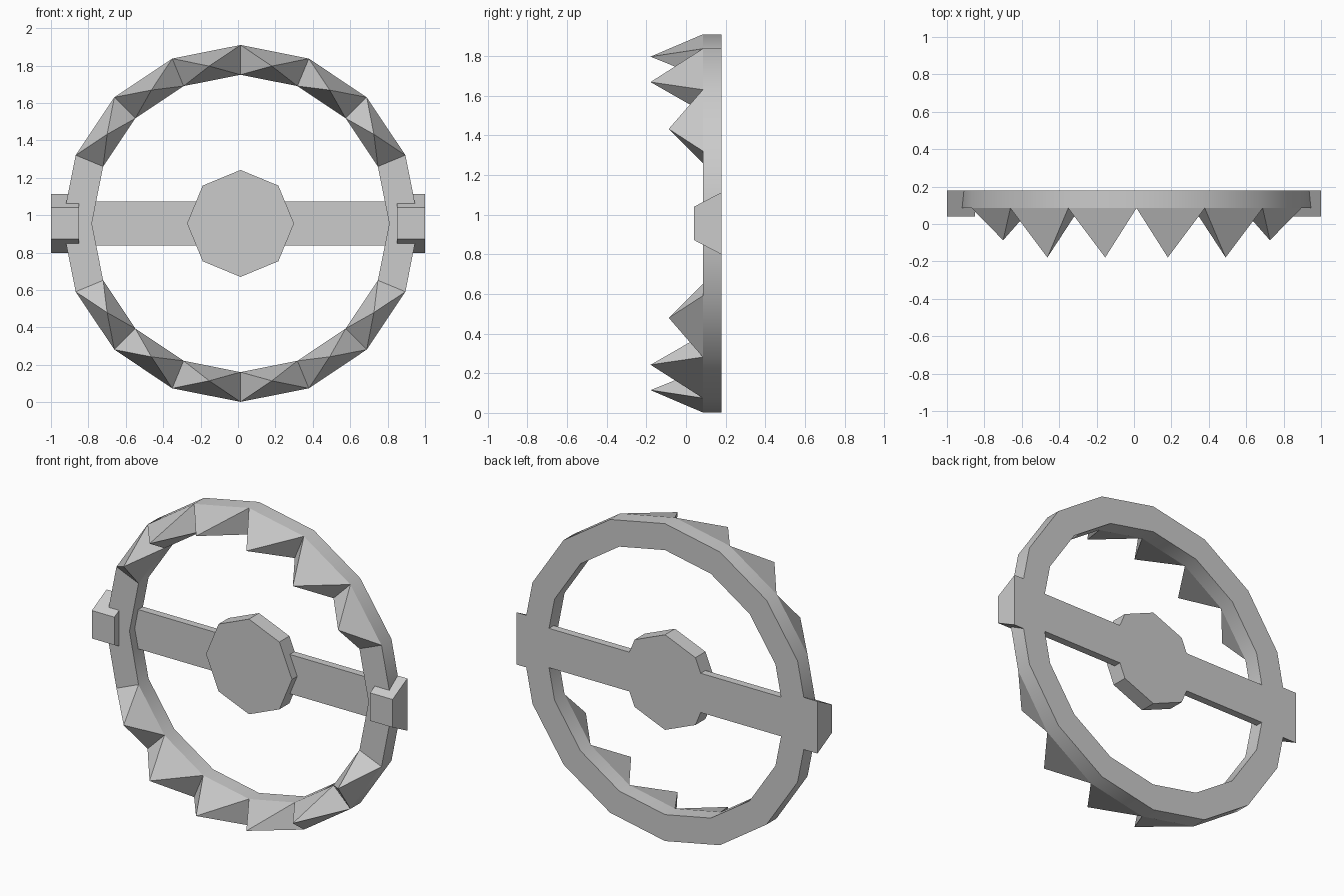
import bpy, math

cube = bpy.data.objects.get("Cube")
if cube:
    bpy.data.objects.remove(cube, do_unlink=True)

# Shared dimensions
CX, CZ = 0.0135, 0.956          # ring centre
R_OUT, R_IN = 0.954, 0.795
FRONT, BACK = 0.085, 0.18       # ring depth range
SIDES = 16

mat = bpy.data.materials.new("grey_metal")
mat.use_nodes = True
COLOUR = (0.6, 0.6, 0.6, 1.0)
mat.diffuse_color = COLOUR
mat.node_tree.nodes["Principled BSDF"].inputs["Base Color"].default_value = COLOUR


def add_mesh(name, verts, faces, smooth=False):
    mesh = bpy.data.meshes.new(name)
    mesh.from_pydata(verts, [], faces)
    mesh.materials.append(mat)
    obj = bpy.data.objects.new(name, mesh)
    bpy.context.collection.objects.link(obj)
    bpy.ops.object.select_all(action='DESELECT')
    obj.select_set(True)
    bpy.context.view_layer.objects.active = obj
    # Consistent outward normals
    bpy.ops.object.mode_set(mode='EDIT')
    bpy.ops.mesh.select_all(action='SELECT')
    bpy.ops.mesh.normals_make_consistent(inside=False)
    bpy.ops.object.mode_set(mode='OBJECT')
    if smooth:
        bpy.ops.object.shade_smooth_by_angle(angle=math.radians(30))
    return obj


def polar(r, step, y, sides=SIDES):
    a = 2 * math.pi * step / sides
    return (CX + r * math.cos(a), y, CZ + r * math.sin(a))


def prism(name, loop_a, loop_b):
    """Solid between two matching loops of points."""
    n = len(loop_a)
    faces = [tuple(range(n)), tuple(range(n, 2 * n))]
    faces += [(i, (i + 1) % n, n + (i + 1) % n, n + i) for i in range(n)]
    return add_mesh(name, loop_a + loop_b, faces)


# Ring: rectangular section swept round sixteen sides
section = [(R_OUT, FRONT), (R_OUT, BACK), (R_IN, BACK), (R_IN, FRONT)]
verts = [polar(r, i, y) for i in range(SIDES) for r, y in section]
faces = []
for i in range(SIDES):
    j = (i + 1) % SIDES
    for k in range(4):
        m = (k + 1) % 4
        faces.append((4 * i + k, 4 * i + m, 4 * j + m, 4 * j + k))
add_mesh("ring", verts, faces, smooth=True)

# Spikes: one pyramid per ring segment, six above and six below
mid_r = (R_OUT + R_IN) / 2 * math.cos(math.pi / SIDES)
for half, start in (("upper", 1), ("lower", 9)):
    for n in range(6):
        s = start + n
        tip_y = -0.087 if n in (0, 5) else -0.179
        base = [polar(R_OUT, s, FRONT), polar(R_OUT, s + 1, FRONT),
                polar(R_IN, s + 1, FRONT), polar(R_IN, s, FRONT)]
        add_mesh(f"{half}_spike_{n + 1}", base + [polar(mid_r, s + 0.5, tip_y)],
                 [(0, 1, 2, 3), (0, 1, 4), (1, 2, 4), (2, 3, 4), (3, 0, 4)])

# Crossbar, thinner than the ring and flush at the back
bar = [(0.135, CZ - 0.118), (BACK, CZ - 0.118), (BACK, CZ + 0.118), (0.135, CZ + 0.118)]
prism("crossbar", [(-0.85, y, z) for y, z in bar], [(0.87, y, z) for y, z in bar])

# Octagonal hub
prism("hub", [polar(0.286, i, FRONT, 8) for i in range(8)],
      [polar(0.286, i, BACK, 8) for i in range(8)])

# Side blocks with a tapered profile
block = [(0.04, CZ - 0.084), (BACK, CZ - 0.157), (BACK, CZ + 0.157), (0.04, CZ + 0.084)]
for side, sx in (("left", 1), ("right", -1)):
    prism(f"{side}_block", [(sx * 0.85, y, z) for y, z in block],
          [(sx * 1.0, y, z) for y, z in block])
